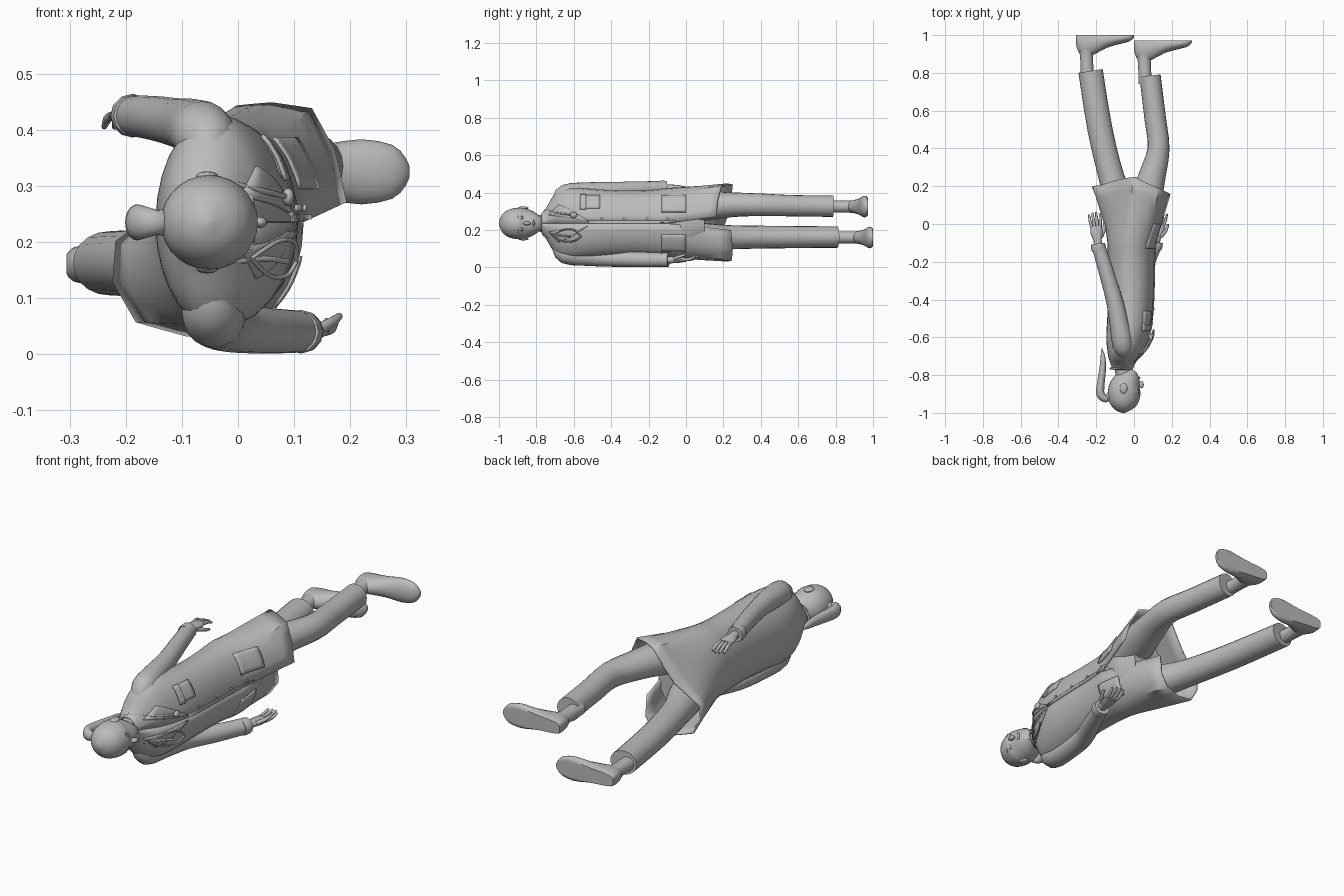
import bpy, bmesh, math
from mathutils import Vector
from mathutils.bvhtree import BVHTree

cube = bpy.data.objects.get("Cube")
if cube:
    bpy.data.objects.remove(cube)

grey = bpy.data.materials.new("plain grey")
grey.use_nodes = True
grey.diffuse_color = (0.5, 0.5, 0.5, 1)
grey.node_tree.nodes["Principled BSDF"].inputs["Base Color"].default_value = (0.5, 0.5, 0.5, 1)
MID = 0.235   # height of the body's centre plane; the figure lies on its side


def add_mesh(name, verts, faces, thick=0, angle=40):
    mesh = bpy.data.meshes.new(name)
    mesh.from_pydata([tuple(v) for v in verts], [], faces)
    bm = bmesh.new()
    bm.from_mesh(mesh)
    bmesh.ops.recalc_face_normals(bm, faces=bm.faces)
    bm.to_mesh(mesh)
    bm.free()
    mesh.materials.append(grey)
    ob = bpy.data.objects.new(name, mesh)
    bpy.context.collection.objects.link(ob)
    bpy.ops.object.select_all(action='DESELECT')
    ob.select_set(True)
    bpy.context.view_layer.objects.active = ob
    bpy.ops.object.shade_smooth_by_angle(angle=math.radians(angle))
    if thick:
        mod = ob.modifiers.new("thickness", 'SOLIDIFY')
        mod.thickness = thick
        mod.offset = 0
    return ob


def skin(rings, closed=True, caps=True):
    n = len(rings[0])
    span = n if closed else n - 1
    faces = [(r * n + i, r * n + (i + 1) % n, (r + 1) * n + (i + 1) % n, (r + 1) * n + i)
             for r in range(len(rings) - 1) for i in range(span)]
    if caps:
        faces += [tuple(range(n)), tuple(range((len(rings) - 1) * n, len(rings) * n))]
    return [v for ring in rings for v in ring], faces


def smooth_path(pts, steps):
    """Catmull-Rom through tuples of any length."""
    p = [Vector(pts[0])] + [Vector(q) for q in pts] + [Vector(pts[-1])]
    out = []
    for a, b, c, d in zip(p, p[1:], p[2:], p[3:]):
        for k in range(steps):
            t = k / steps
            out.append(b + (c - a) * (t / 2) + (a * 2 - b * 5 + c * 4 - d) * (t * t / 2)
                       + (b * 3 - a - c * 3 + d) * (t ** 3 / 2))
    return out + [p[-1]]


def tube(name, pts, steps=3, n=20):
    """Points are x, y, z, radius across, radius along z."""
    path = smooth_path(pts, steps)
    rings = []
    for i, p in enumerate(path):
        c = Vector(p[:3])
        t = Vector(path[min(i + 1, len(path) - 1)][:3]) - Vector(path[max(i - 1, 0)][:3])
        u = t.cross(Vector((0, 0, 1))).normalized()
        w = u.cross(t).normalized()
        rings.append([c + u * p[3] * math.cos(a) + w * p[4] * math.sin(a)
                      for a in (math.tau * k / n for k in range(n))])
    return add_mesh(name, *skin(rings))


def ball(name, loc, size):
    bm = bmesh.new()
    bmesh.ops.create_uvsphere(bm, u_segments=16, v_segments=10, radius=1)
    verts = [Vector(loc) + Vector(v.co[k] * size[k] for k in range(3)) for v in bm.verts]
    faces = [[v.index for v in f.verts] for f in bm.faces]
    bm.free()
    return add_mesh(name, verts, faces)


def wire(name, pts, r):
    cu = bpy.data.curves.new(name, 'CURVE')
    cu.dimensions = '3D'
    cu.bevel_depth, cu.bevel_resolution, cu.use_fill_caps = r, 2, True
    sp = cu.splines.new('POLY')
    path = smooth_path(pts, 5)
    sp.points.add(len(path) - 1)
    for q, p in zip(sp.points, path):
        q.co = (*p, 1)
    cu.materials.append(grey)
    ob = bpy.data.objects.new(name, cu)
    bpy.context.collection.objects.link(ob)


# Coat: one open wrap whose hem follows the stride
HEM = [(.19, .16, .27), (.17, .17, .36), (.13, .19, .435), (.06, .22, .445), (0, .25, .44),
       (-.05, .24, .36), (-.10, .23, .29), (-.16, .21, .24), (-.215, .2, .2), (-.22, .2, .13),
       (-.18, .2, .06), (-.09, .22, .035), (0, .245, .04), (.04, .25, .1), (.04, .24, .2)]
BODY = [(-.77, -.06, .05, .052), (-.745, -.06, .058, .08), (-.71, -.055, .075, .14),
        (-.67, -.045, .092, .178), (-.6, -.035, .108, .187), (-.5, -.022, .116, .18),
        (-.35, -.015, .117, .172), (-.2, -.015, .12, .174), (-.1, -.012, .125, .185)]
N = 29
rings = [[Vector((cx + rx * math.cos(a), y, MID + rz * math.sin(a)))
          for a in (math.tau * i / (N - 1) for i in range(N))]
         for y, cx, rx, rz in smooth_path(BODY, 3)]
hem = [Vector(HEM[i // 2]).lerp(Vector(HEM[min((i + 1) // 2, 14)]), .5) for i in range(N)]
waist = rings[-1]
for s in (.2, .4, .6, .8, 1):
    rings.append([a.lerp(b, s) for a, b in zip(waist, hem)])
coat_verts, coat_faces = skin(rings, closed=False, caps=False)
add_mesh("coat", coat_verts, coat_faces, thick=.008)
surface = BVHTree.FromPolygons(coat_verts, coat_faces)


def chest(y, z, off=.008):
    hit = surface.ray_cast(Vector((1, y, z)), Vector((-1, 0, 0)))[0]
    return Vector(((hit.x if hit else 0) + off, y, z))


def patch(name, corners, off=.007):
    """Thin plate laid on the coat front; corners are (y, z)."""
    a, b, c, d = [Vector(p) for p in corners]
    k = 6
    grid = [[chest(*a.lerp(b, i / k).lerp(d.lerp(c, i / k), j / k), off)
             for i in range(k + 1)] for j in range(k + 1)]
    add_mesh(name, *skin(grid, closed=False, caps=False), thick=.007)


# Lapels, pockets, placket and buttons
for side, s in (("left", 1), ("right", -1)):
    patch(side + "_lapel", [(-.735, MID + s * .045), (-.68, MID + s * .1),
                            (-.62, MID + s * .075), (-.52, MID + s * .012)])
    patch(side + "_lower_pocket", [(-.13, MID + s * .06), (-.13, MID + s * .15),
                                   (0, MID + s * .15), (0, MID + s * .06)])
patch("chest_pocket", [(-.56, .315), (-.56, .385), (-.46, .385), (-.46, .315)])
patch("chest_pocket_flap", [(-.565, .31), (-.565, .39), (-.535, .39), (-.535, .31)], .012)
patch("placket", [(-.52, .235), (-.52, .25), (-.06, .25), (-.06, .235)], .004)
for y in (-.45, -.33, -.21, -.1):
    ball("button", chest(y, .26), (.004, .007, .007))

# Neck tube with round end piece and ear loops
wire("neck_tube", [chest(-.6, .28, .02), chest(-.68, .29, .012), (-.03, -.745, .305),
                   (-.09, -.765, .285), (-.125, -.765, MID), (-.09, -.765, .185),
                   (-.03, -.745, .165), chest(-.68, .17, .012), chest(-.62, .165, .03)], .005)
ball("tube_end_piece", chest(-.6, .28, .02), (.011, .018, .016))
for z in (.14, .2):
    wire("ear_loop", [chest(-.71, .17, .012), chest(-.66, z, .02), chest(-.6, z, .03),
                      chest(-.56, .165, .03)], .004)

# Head and face
tube("head", [(-.05, -1, MID, .004, .004), (-.052, -.985, MID, .042, .044),
              (-.053, -.95, MID, .074, .073), (-.052, -.9, MID, .086, .084),
              (-.046, -.86, MID, .083, .08), (-.028, -.82, MID, .064, .064),
              (-.012, -.79, MID, .044, .042), (-.002, -.775, MID, .022, .024)], 3, 28)
tube("neck", [(-.05, -.87, MID, .045, .045), (-.055, -.8, MID, .042, .042),
              (-.06, -.7, MID, .055, .055)])
ball("nose", (.038, -.85, MID), (.014, .02, .01))
ball("mouth", (.026, -.814, MID), (.008, .006, .02))
for side, s in (("left", 1), ("right", -1)):
    ball(side + "_ear", (-.055, -.87, MID + s * .082), (.02, .028, .009))
    ball(side + "_eye", (.022, -.877, MID + s * .03), (.008, .006, .013))
    ball(side + "_brow", (.022, -.897, MID + s * .032), (.007, .003, .018))
tube("ponytail", [(-.12, -.905, MID, .016, .016), (-.15, -.925, MID, .02, .024),
                  (-.178, -.90, MID, .022, .032), (-.175, -.84, MID, .02, .03),
                  (-.165, -.76, MID, .017, .024), (-.165, -.70, MID, .012, .016),
                  (-.17, -.66, MID, .002, .003)])
ball("hair_tie", (-.137, -.915, MID), (.012, .024, .024))


# Arms and hands
def arm(side, pts, lean, curl):
    tube(side + "_sleeve", [(x, y, z, r, r) for x, y, z, r in pts])
    end = Vector(pts[-1][:3])
    d = Vector((lean, 1, 0)).normalized()
    across = Vector((d.y, -d.x, 0))
    inward = Vector((0, 0, curl))

    def line(name, stations):
        tube(name, [(*(end + d * a + across * b + inward * c), r1, r2)
                    for a, b, c, r1, r2 in stations], 2, 12)
    line(side + "_cuff", [(-.035, 0, 0, .036, .037), (-.015, 0, 0, .039, .039), (.006, 0, 0, .037, .037)])
    line(side + "_hand", [(-.02, 0, 0, .022, .02), (.025, 0, 0, .022, .018),
                          (.06, 0, 0, .032, .016), (.1, 0, .002, .03, .012)])
    for k in range(4):
        b = (k - 1.5) * .015
        tip = .155 + (.008, .016, .018, .006)[k]
        line(side + "_finger", [(.09, b, 0, .008, .008), (.13, b * 1.2, .005, .008, .008),
                                (tip, b * 1.3, .02, .005, .005)])
    line(side + "_thumb", [(.04, .022, .005, .01, .01), (.075, .04, .018, .009, .009),
                           (.11, .045, .028, .006, .006)])


arm("left", [(-.05, -.69, .35, .03), (-.058, -.645, .388, .055), (-.08, -.52, .405, .05),
             (-.105, -.4, .412, .044), (-.145, -.26, .42, .04), (-.19, -.11, .425, .036)], -.12, -1)
arm("right", [(-.045, -.69, .12, .03), (-.045, -.645, .075, .055), (-.035, -.52, .058, .05),
              (-.01, -.38, .048, .045), (.05, -.25, .042, .041), (.115, -.1, .04, .037)], .2, 1)

# Trousers
tube("trouser_seat", [(0, -.1, MID, .09, .14), (0, 0, MID, .105, .155), (0, .1, MID, .08, .12)])
tube("left_trouser_leg", [(.02, 0, .32, .09, .085), (.06, .12, .33, .084, .078),
                          (.095, .25, .335, .072, .066), (.13, .4, .335, .058, .06),
                          (.112, .56, .33, .057, .057), (.085, .785, .327, .056, .057)])
tube("right_trouser_leg", [(-.03, 0, .16, .09, .085), (-.075, .12, .16, .08, .075),
                           (-.12, .25, .161, .068, .064), (-.18, .5, .162, .066, .06),
                           (-.23, .81, .162, .065, .057)])


# Ankles and flat-soled shoes
def shoe(side, x0, sole, zc):
    tube(side + "_ankle", [(x0 + .06, sole - .23, zc, .036, .034), (x0 + .055, sole - .12, zc, .034, .032),
                           (x0 + .055, sole - .05, zc, .045, .036)])
    rings = []
    for x, high, half in smooth_path([(.0, .05, .016), (.012, .09, .03), (.05, .12, .038),
                                      (.1, .1, .042), (.16, .068, .05), (.22, .05, .058),
                                      (.275, .036, .048), (.298, .022, .026), (.306, .012, .008)], 2):
        rings.append([(x0 + x, sole - max(0, high * (.35 + .65 * math.sin(a))), zc + half * math.cos(a))
                      for a in (math.tau * k / 20 for k in range(20))])
    add_mesh(side + "_shoe", *skin(rings), angle=50)


shoe("left", 0, .972, .325)
shoe("right", -.306, 1, .16)
